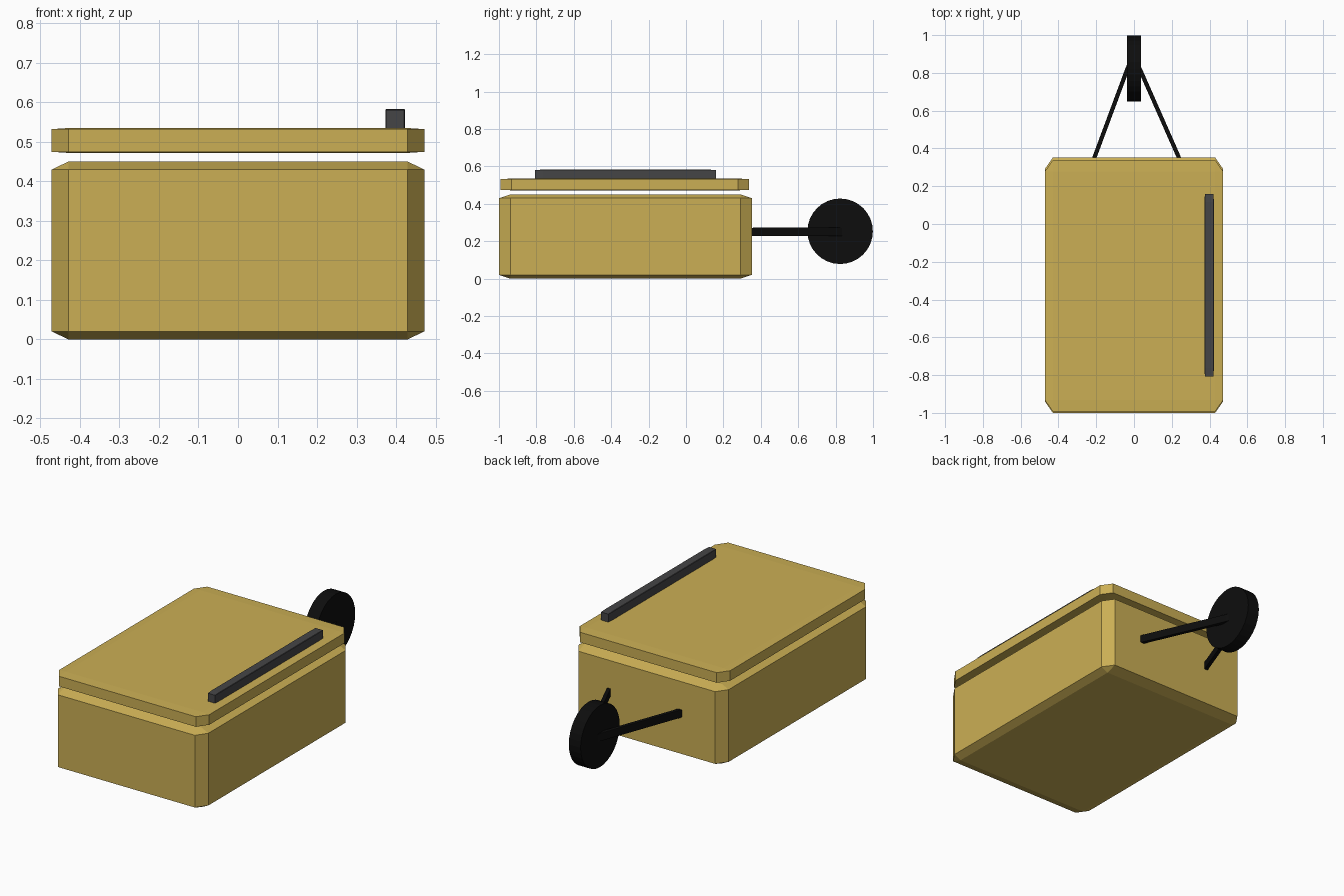
import bpy, bmesh, math
from mathutils import Matrix, Vector

if "Cube" in bpy.data.objects:
    bpy.data.objects.remove(bpy.data.objects["Cube"])


def material(name, color):
    m = bpy.data.materials.new(name)
    m.diffuse_color = (*color, 1)
    m.use_nodes = True
    m.node_tree.nodes["Principled BSDF"].inputs["Base Color"].default_value = m.diffuse_color
    return m


gold = material("gold", (0.60, 0.43, 0.09))
grey = material("dark_grey", (0.06, 0.06, 0.062))
black = material("black", (0.004, 0.004, 0.004))


def add_object(name, bm, mat):
    mesh = bpy.data.meshes.new(name)
    bm.to_mesh(mesh)
    bm.free()
    mesh.materials.append(mat)
    obj = bpy.data.objects.new(name, mesh)
    bpy.context.collection.objects.link(obj)
    return obj


def box(name, lo, hi, mat, chamfer=0.09, turn=0.0):
    """Chamfered unit cube stretched to fit, so chamfers scale with each side."""
    lo, hi = Vector(lo), Vector(hi)
    bm = bmesh.new()
    bmesh.ops.create_cube(bm, size=2)
    bmesh.ops.bevel(bm, geom=bm.edges[:], offset=chamfer, segments=1,
                    affect='EDGES', profile=0.5)
    half = (hi - lo) / 2
    bm.transform(Matrix.Translation((lo + hi) / 2) @ Matrix.Rotation(turn, 4, 'Z')
                 @ Matrix.Diagonal((*half, 1)))
    return add_object(name, bm, mat)


def arm(name, start, end):
    """Flat bar running from the body to the wheel at axle height."""
    a, b = Vector(start), Vector(end)
    mid, d = (a + b) / 2, b - a
    half = Vector((0.011, d.length / 2, 0.022))
    centre = Vector((mid.x, mid.y, 0.25))
    return box(name, centre - half, centre + half, black,
               turn=math.atan2(-d.x, d.y))


# Trailer body and lid, separated by a narrow gap
box("body", (-0.472, -1.0, 0), (0.472, 0.352, 0.45), gold)
box("lid", (-0.472, -0.992, 0.472), (0.472, 0.338, 0.535), gold)

# Rail along the right side of the lid
box("lid_rail", (0.373, -0.807, 0.533), (0.423, 0.16, 0.583), grey)

# Two arms converging on the wheel
arm("left_arm", (-0.214, 0.34), (-0.028, 0.84))
arm("right_arm", (0.243, 0.34), (0.022, 0.84))

# Wheel on a sideways axle
bm = bmesh.new()
bmesh.ops.create_cone(bm, cap_ends=True, segments=32, radius1=0.175,
                      radius2=0.175, depth=0.074)
bm.transform(Matrix.Translation((-0.001, 0.824, 0.253))
             @ Matrix.Rotation(math.pi / 2, 4, 'Y'))
add_object("wheel", bm, black)
